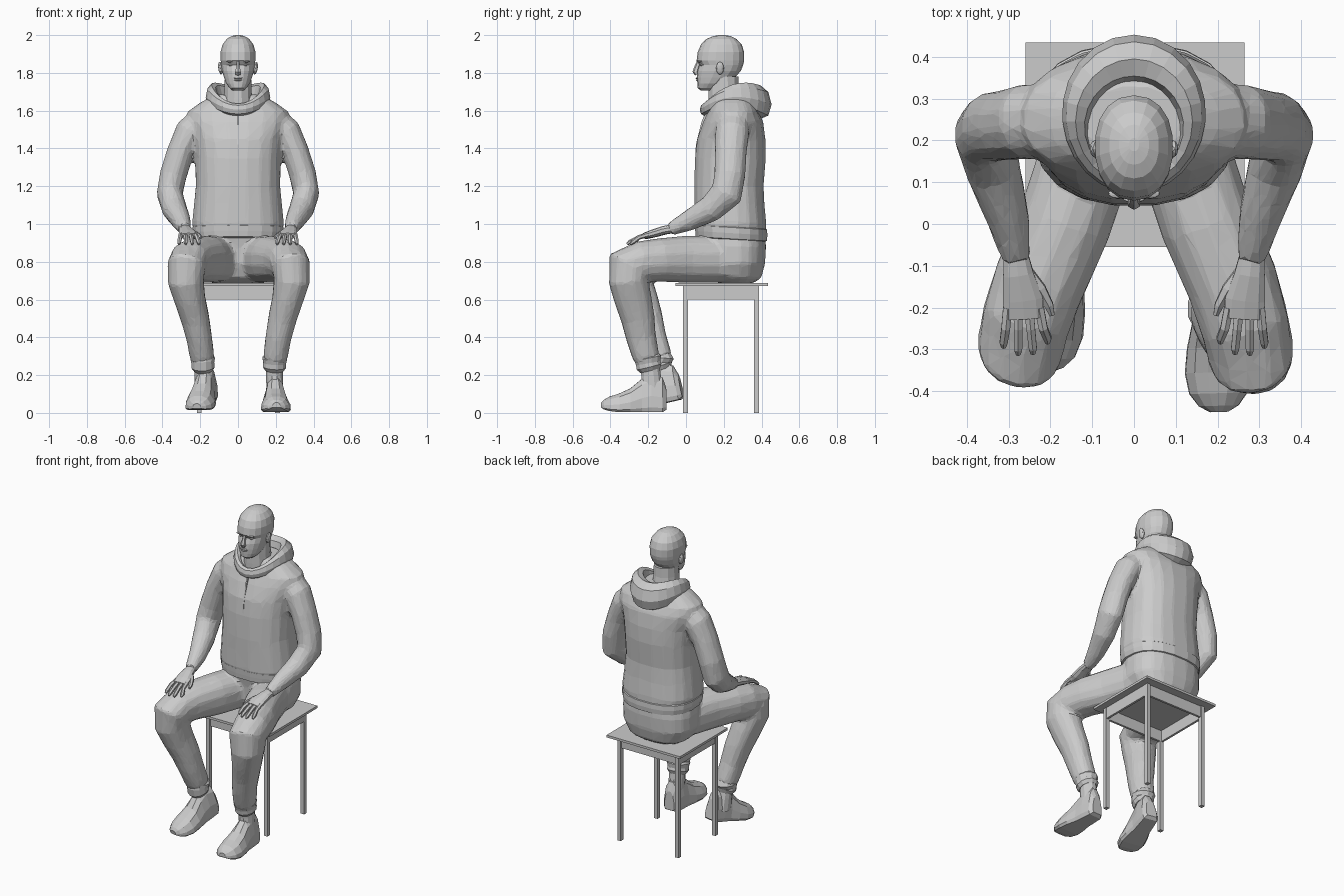
import bpy, bmesh
from math import sin, cos, pi
from mathutils import Vector, Matrix


def finish(bm, name, organic=None):
    """Turn a bmesh into an object; organic fuses overlapping lofts into faceted cloth."""
    bmesh.ops.recalc_face_normals(bm, faces=bm.faces[:])
    me = bpy.data.meshes.new(name)
    bm.to_mesh(me)
    bm.free()
    ob = bpy.data.objects.new(name, me)
    bpy.context.collection.objects.link(ob)
    if organic:
        m = ob.modifiers.new("fuse", 'REMESH')
        m.mode, m.voxel_size = 'VOXEL', 0.012
        m = ob.modifiers.new("relax", 'SMOOTH')
        m.factor, m.iterations = 0.5, 4
        m = ob.modifiers.new("facets", 'DECIMATE')
        m.ratio = organic
    return ob


def skin(bm, rings, closed=False):
    """Bridge rings of points; cap the ends or close the loop."""
    vs = [[bm.verts.new(p) for p in r] for r in rings]
    n = len(vs[0])
    pairs = list(zip(vs, vs[1:])) + ([(vs[-1], vs[0])] if closed else [])
    for a, b in pairs:
        for i in range(n):
            j = (i + 1) % n
            bm.faces.new((a[i], a[j], b[j], b[i]))
    if not closed:
        bm.faces.new(vs[0])
        bm.faces.new(vs[-1])


def loft(bm, secs, n=12, e=2.0, flat=False, side=1):
    """Loft ellipses (x, y, z, half width, half depth) along a path."""
    pts = [Vector(s[:3]) for s in secs]
    rings = []
    for k, s in enumerate(secs):
        t = Vector((0, 0, 1)) if flat else \
            (pts[min(k + 1, len(pts) - 1)] - pts[max(k - 1, 0)]).normalized()
        u = Vector((1, 0, 0))
        u = (u - t * u.dot(t)).normalized()
        v = t.cross(u)
        ring = []
        for i in range(n):
            a = 2 * pi * (i + 0.5) / n
            f = lambda c: (1 if c > 0 else -1) * abs(c) ** (2 / e)
            p = pts[k] + u * s[3] * f(cos(a)) + v * s[4] * f(sin(a))
            ring.append((p.x * side, p.y, p.z))
        rings.append(ring)
    skin(bm, rings)


def stack(secs):
    """Horizontal sections (z, y, half width, half depth) on the centre line."""
    return [(0, y, z, a, b) for z, y, a, b in secs]


def box(name, lo, hi):
    lo, hi = Vector(lo), Vector(hi)
    bm = bmesh.new()
    bmesh.ops.create_cube(bm, size=1, matrix=Matrix.Translation((lo + hi) / 2)
                          @ Matrix.Diagonal((*(hi - lo), 1)))
    return finish(bm, name)


def blob(name, c, r, rot=0):
    bm = bmesh.new()
    bmesh.ops.create_icosphere(bm, subdivisions=2, radius=1, matrix=Matrix.Translation(c)
                               @ Matrix.Rotation(rot, 4, 'Y') @ Matrix.Diagonal((*r, 1)))
    return finish(bm, name)


# Stool: seat, apron boards, legs
box("seat", (-.26, -.055, .672), (.265, .434, .687))
for y in (-.005, .365):
    box("apron_long", (-.215, y, .6), (.22, y + .014, .672))
for x in (-.215, .206):
    box("apron_side", (x, 0, .6), (x + .014, .375, .672))
for x in (-.217, .197):
    for y in (-.016, .36):
        box("stool_leg", (x, y, 0), (x + .025, y + .026, .672))

# Trousers: pelvis and both legs; the shin of the -x leg is drawn back
thigh = [(.10, .28, .81, .12, .12), (.125, .15, .813, .115, .125), (.175, 0, .813, .114, .125),
         (.235, -.14, .81, .112, .115), (.265, -.24, .80, .108, .11), (.28, -.305, .775, .104, .12),
         (.285, -.305, .70, .097, .105), (.262, -.28, .60, .083, .1), (.235, -.255, .50, .076, .09),
         (.214, -.238, .40, .069, .08), (.2, -.215, .31, .066, .073), (.195, -.205, .28, .062, .068)]


def pose(s, p):
    if s > 0:
        return p
    return (p[0] - .008, p[1] + (.015 if p[1] < -.2 else 0) + max(0, .76 - p[2]) * .11) + tuple(p[2:])


bm = bmesh.new()
loft(bm, stack([(.688, .26, .15, .10), (.715, .255, .195, .145), (.79, .25, .235, .17),
                (.88, .25, .235, .175), (.955, .24, .222, .18)]), 20, 2.4, True)
for s in (1, -1):
    loft(bm, [pose(s, p) for p in thigh], 14, 2.2, side=s)
finish(bm, "trousers", .08)

cuff = [(.195, -.208, .305, .055, .062), (.195, -.203, .29, .068, .074), (.194, -.2, .265, .062, .068),
        (.193, -.195, .245, .064, .07), (.192, -.19, .225, .05, .056)]
ankle = [(.193, -.195, .28, .045, .052), (.193, -.185, .2, .047, .053), (.195, -.18, .12, .045, .06)]
for s in (1, -1):
    for name, secs in (("trouser_cuff", cuff), ("sock", ankle)):
        bm = bmesh.new()
        loft(bm, [pose(s, p) for p in secs], 12, side=s)
        finish(bm, name)

# Shoes: stations (distance from heel, half width, height, toe spring)
shoe = [(0, .034, .13, .012), (.02, .05, .185, 0), (.08, .055, .205, 0), (.13, .058, .175, 0),
        (.19, .072, .125, 0), (.25, .079, .098, 0), (.30, .07, .082, .006), (.33, .048, .065, .015),
        (.345, .022, .05, .025)]
outline = [(-.85, 0), (.85, 0), (1, .12), (.97, .42), (.7, .82), (.3, 1), (-.3, 1), (-.7, .82),
           (-.97, .42), (-1, .12)]
for heel, yaw, pitch in (((.193, -.105, .004), .03, 0), ((-.15, -.012, .075), -.2, .22)):
    m = Matrix.Translation(heel) @ Matrix.Rotation(yaw, 4, 'Z') @ Matrix.Rotation(pitch, 4, 'X')
    bm = bmesh.new()
    skin(bm, [[m @ Vector((w * a, -d, z + (h - z) * b)) for a, b in outline] for d, w, h, z in shoe])
    finish(bm, "shoe")

# Hooded top: torso and sleeves fused
arm = [(.19, .25, 1.55, .075, .085), (.255, .245, 1.49, .08, .092), (.305, .237, 1.38, .073, .086),
       (.343, .232, 1.26, .073, .084), (.362, .215, 1.16, .07, .088), (.337, .13, 1.08, .067, .072),
       (.303, .02, 1.02, .053, .056), (.286, -.06, .982, .04, .04), (.283, -.085, .972, .036, .034)]
bm = bmesh.new()
loft(bm, stack([(.95, .24, .232, .187), (1.0, .235, .245, .192), (1.1, .23, .235, .187),
                (1.2, .227, .225, .185), (1.35, .235, .228, .189), (1.45, .24, .238, .182),
                (1.54, .25, .268, .16), (1.595, .25, .268, .135), (1.64, .25, .205, .115),
                (1.685, .25, .125, .09)]), 20, 2.4, True)
for s in (1, -1):
    loft(bm, arm, 12, side=s)
finish(bm, "hooded_top", .07)

# Hem band, lower at the back
bm = bmesh.new()
loft(bm, stack([(.925, .24, .222, .18), (.93, .24, .236, .19), (.96, .24, .243, .193),
                (.99, .238, .244, .193), (1.0, .237, .23, .18)]), 20, 2.4, True)
for v in bm.verts:
    v.co.z -= (v.co.y - .1) * .06
finish(bm, "hem_band")

# Zip
bm = bmesh.new()
loft(bm, [(0, .052, 1.29, .006, .008), (0, .058, 1.42, .006, .008), (0, .088, 1.54, .006, .008),
          (0, .112, 1.6, .006, .008)], 4)
finish(bm, "zip")

# Hood: ring that thickens towards the back, with a hollow collar
rings = []
for k in range(24):
    a = 2 * pi * k / 24
    w = (1 - cos(a)) / 2
    c = Vector((.14 * sin(a), .245 - .15 * cos(a), 1.605 + .25 * w - .21 * w * w))
    out = Vector((sin(a), -cos(a), 0))
    rr, rz = .022 + .036 * w * w, .032 + .056 * w
    rings.append([c + out * rr * cos(t) + Vector((0, 0, rz * sin(t) + .012 * cos(t) * -w))
                  for t in (2 * pi * i / 8 for i in range(8))])
bm = bmesh.new()
skin(bm, rings, True)
finish(bm, "hood")

# Neck and head
bm = bmesh.new()
loft(bm, stack([(1.6, .215, .085, .1), (1.66, .205, .077, .09), (1.72, .2, .074, .083),
                (1.78, .2, .072, .08)]), 12, flat=True)
finish(bm, "neck")
bm = bmesh.new()
loft(bm, stack([(1.708, .118, .03, .042), (1.72, .12, .046, .058), (1.745, .138, .064, .078),
                (1.775, .158, .075, .1), (1.81, .175, .085, .115), (1.843, .187, .09, .116),
                (1.865, .182, .093, .126), (1.91, .185, .094, .123), (1.95, .187, .083, .108),
                (1.98, .188, .06, .079), (1.994, .19, .036, .048), (2.0, .19, .012, .016)]),
     18, 2.2, True)
finish(bm, "head")

# Face
bm = bmesh.new()
loft(bm, [(0, .07, 1.862, .009, .012), (0, .058, 1.83, .011, .014), (0, .05, 1.806, .017, .016),
          (0, .058, 1.792, .014, .012)], 6)
finish(bm, "nose")
blob("upper_lip", (0, .06, 1.772), (.026, .009, .005))
blob("lower_lip", (0, .061, 1.762), (.022, .009, .005))
for s in (1, -1):
    blob("eye", (s * .036, .084, 1.842), (.014, .01, .007))
    blob("brow", (s * .038, .073, 1.862), (.024, .012, .006), s * .1)
    blob("ear", (s * .093, .18, 1.825), (.012, .021, .035), s * .15)

# Hands resting on the thighs: palm, four fingers, thumb
palm = [(.283, -.07, .975, .03, .024), (.277, -.12, .966, .038, .023), (.266, -.18, .948, .05, .021),
        (.263, -.225, .937, .049, .015)]
for s in (1, -1):
    bm = bmesh.new()
    loft(bm, palm, 10, 2.3, side=s)
    for i, tip in enumerate((-.285, -.31, -.312, -.295)):
        x0, x1 = .227 + .025 * i, .207 + .035 * i
        loft(bm, [(x0, -.2, .944, .013, .013), ((x0 + x1) / 2, -.25, .929, .012, .012),
                  (x1, tip + .012, .903, .011, .011), (x1, tip, .893, .006, .006)], 6, side=s)
    loft(bm, [(.255, -.115, .96, .016, .017), (.225, -.155, .948, .016, .016),
              (.203, -.195, .935, .012, .012), (.196, -.218, .926, .007, .007)], 6, side=s)
    finish(bm, "hand")
